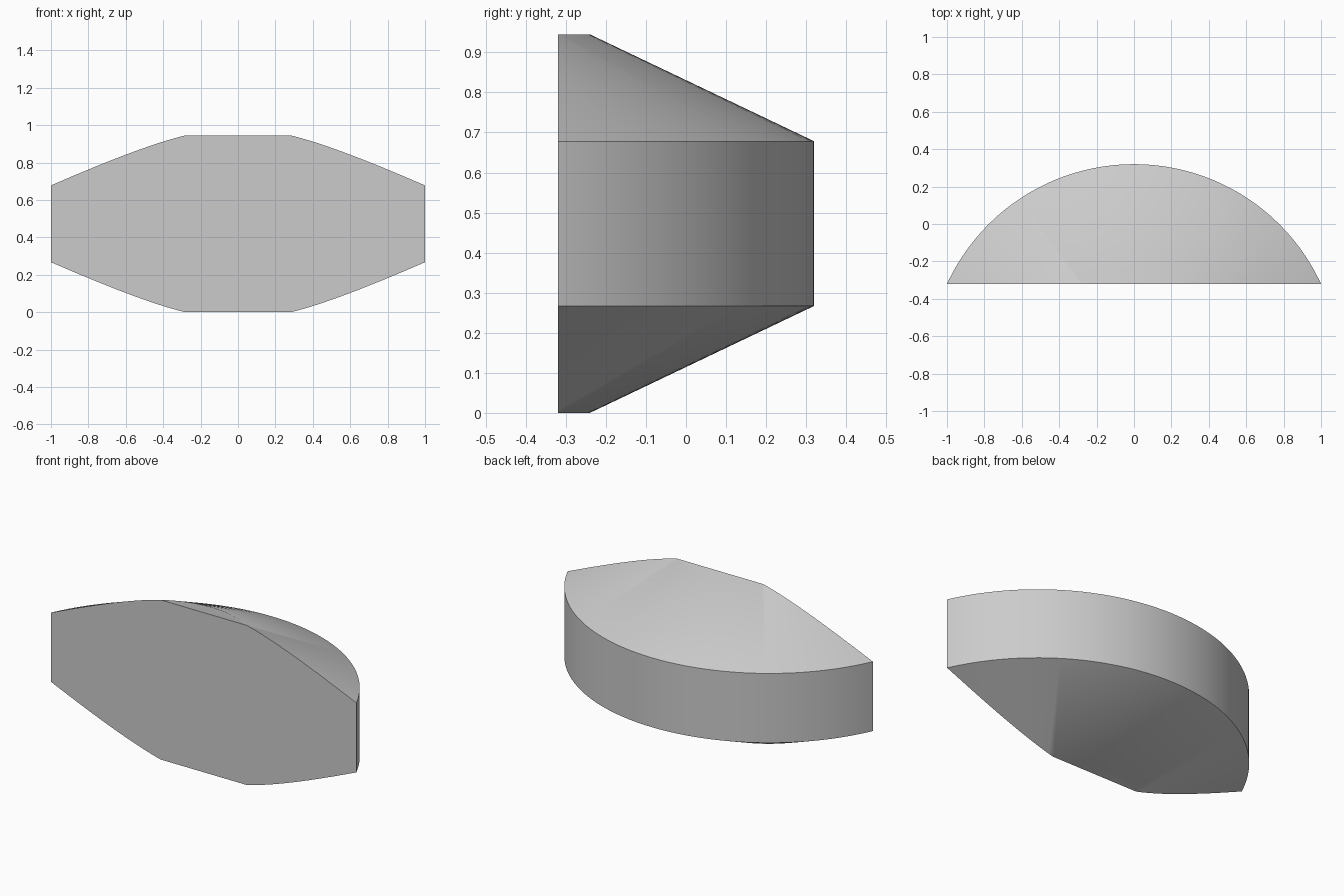
import bpy, bmesh, math
from mathutils import Vector

cube = bpy.data.objects.get("Cube")
if cube:
    bpy.data.objects.remove(cube, do_unlink=True)

# Plain grey material
grey = bpy.data.materials.new("plain_grey")
grey.use_nodes = True
color = (0.6, 0.6, 0.6, 1)
grey.diffuse_color = color
grey.node_tree.nodes["Principled BSDF"].inputs["Base Color"].default_value = color

HALF_DEPTH = 0.32
RIM_RADIUS = 1.101
CAP_RADIUS = 0.541
AXIS_Y = HALF_DEPTH - RIM_RADIUS
SEGMENTS = 128

# Bevelled disc: stacked rings, bottom cap to top cap
bm = bmesh.new()
rings = []
for radius, z in ((CAP_RADIUS, 0), (RIM_RADIUS, 0.267), (RIM_RADIUS, 0.678), (CAP_RADIUS, 0.945)):
    angles = [math.tau * i / SEGMENTS for i in range(SEGMENTS)]
    rings.append([bm.verts.new((radius * math.cos(a), AXIS_Y + radius * math.sin(a), z)) for a in angles])
for low, high in zip(rings, rings[1:]):
    for i in range(SEGMENTS):
        j = (i + 1) % SEGMENTS
        bm.faces.new((low[i], low[j], high[j], high[i]))
bm.faces.new(rings[0][::-1])
bm.faces.new(rings[-1])

# Slice off the segment and close its flat front
cut = bmesh.ops.bisect_plane(bm, geom=bm.verts[:] + bm.edges[:] + bm.faces[:],
                             plane_co=Vector((0, -HALF_DEPTH, 0)), plane_no=Vector((0, -1, 0)),
                             clear_outer=True)
edges = [e for e in cut["geom_cut"] if isinstance(e, bmesh.types.BMEdge)]
bmesh.ops.contextual_create(bm, geom=edges)
bmesh.ops.recalc_face_normals(bm, faces=bm.faces[:])

mesh = bpy.data.meshes.new("bevelled_disc_segment")
bm.to_mesh(mesh)
bm.free()
mesh.materials.append(grey)
segment = bpy.data.objects.new("bevelled_disc_segment", mesh)
bpy.context.collection.objects.link(segment)

# Smooth curves, sharp rims
bpy.ops.object.select_all(action="DESELECT")
segment.select_set(True)
bpy.context.view_layer.objects.active = segment
bpy.ops.object.shade_smooth_by_angle(angle=math.radians(30))
